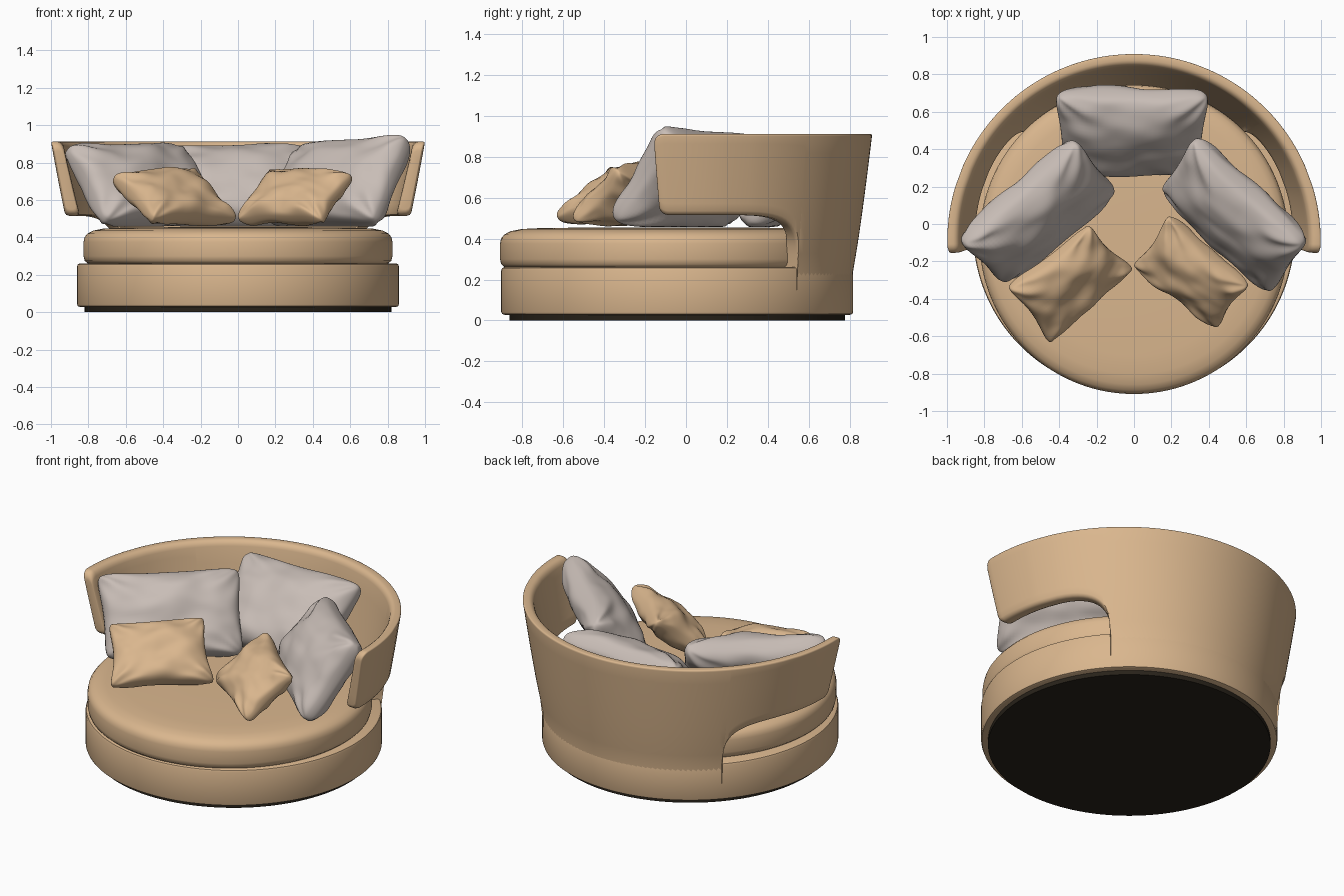
import bpy, bmesh, math
from mathutils import Vector, noise

if "Cube" in bpy.data.objects:
    bpy.data.objects.remove(bpy.data.objects["Cube"])


def material(name, rgb):
    m = bpy.data.materials.new(name)
    m.diffuse_color = (*rgb, 1)
    m.use_nodes = True
    m.node_tree.nodes["Principled BSDF"].inputs["Base Color"].default_value = m.diffuse_color
    return m


TAN = material("tan_fabric", (0.70, 0.47, 0.27))
GREY = material("grey_fabric", (0.58, 0.51, 0.47))
BLACK = material("black_plinth", (0.021, 0.016, 0.010))


def finish(bm, name, mat, angle=40):
    bmesh.ops.remove_doubles(bm, verts=bm.verts, dist=1e-5)
    bmesh.ops.recalc_face_normals(bm, faces=bm.faces)
    me = bpy.data.meshes.new(name)
    bm.to_mesh(me)
    bm.free()
    me.materials.append(mat)
    ob = bpy.data.objects.new(name, me)
    bpy.context.collection.objects.link(ob)
    bpy.context.view_layer.objects.active = ob
    ob.select_set(True)
    bpy.ops.object.shade_smooth_by_angle(angle=math.radians(angle))
    ob.select_set(False)
    return ob


def skin(bm, rings):
    """Bridge closed cross-sections and cap both ends."""
    vs = [[bm.verts.new(p) for p in r] for r in rings]
    n = len(vs[0])
    for a, b in zip(vs, vs[1:]):
        for j in range(n):
            k = (j + 1) % n
            bm.faces.new((a[j], a[k], b[k], b[j]))
    bm.faces.new(vs[0])
    bm.faces.new(vs[-1])


def lathe(name, profile, cy, mat, steps=180):
    """Stack circles of (radius, height) and cap both ends."""
    rings = [[(r * math.cos(2 * math.pi * i / steps),
               cy + r * math.sin(2 * math.pi * i / steps), z)
              for i in range(steps)] for r, z in profile]
    bm = bmesh.new()
    skin(bm, rings)
    return finish(bm, name, mat)


# Plinth, upholstered base and round seat cushion
lathe("plinth", [(0.82, 0), (0.82, 0.04)], -0.043, BLACK)
lathe("base", [(0.845, 0.028), (0.856, 0.032), (0.86, 0.042), (0.86, 0.245),
               (0.856, 0.256), (0.845, 0.261)], -0.043, TAN)
lathe("seat_cushion", [(0.78, 0.255), (0.805, 0.262), (0.82, 0.275), (0.826, 0.3),
                       (0.826, 0.375), (0.821, 0.4), (0.805, 0.42), (0.775, 0.436),
                       (0.72, 0.447), (0.62, 0.452), (0.3, 0.455)], -0.083, TAN)


# Wraparound backrest: flared wall with a slot below each arm
SLOT, FLAT, END = 47.2, 73.0, 94.0      # angles measured from the back
TOP, ARM_LOW, POW = 0.912, 0.515, 3.5


def wall_section(phi, low, top, squeeze):
    """Closed cross-section with rounded rims, at an angle from the back."""
    th, ro, ri = 0.078, 0.012, 0.034
    pts = [(squeeze, low + 0.02 + (top - ro - low - 0.02) * i / 10) for i in range(11)]
    pts += [(squeeze + ro * (1 - math.cos(a)), top - ro + ro * math.sin(a))
            for a in (0.5, 1.0, 1.57)]
    pts += [(th - squeeze - ri + ri * math.sin(a), top - ri + ri * math.cos(a))
            for a in (0, 0.4, 0.8, 1.2, 1.57)]
    pts += [(th - squeeze, top - ri + (low + 0.02 - top + ri) * i / 8) for i in range(1, 9)]
    pts += [(th - squeeze - 0.006, low + 0.006), (th - squeeze - 0.02, low),
            (squeeze + 0.02, low), (squeeze + 0.006, low + 0.006)]
    ring = []
    for d, z in pts:
        k = max(0.0, (z - 0.26) / 0.65) ** 0.85
        tuck = 0.002 * min(1, max(0, (0.28 - z) / 0.1))     # sinks into the base
        r = 0.861 - tuck + 0.139 * k - d * (0.8 + 0.4 * (1 - k))
        ring.append((r * math.sin(phi), -0.043 - 0.047 * k + r * math.cos(phi), z))
    return ring


half = [(SLOT * i / 24, 0.06, TOP, 0) for i in range(24)] + [(SLOT - 0.05, 0.06, TOP, 0)]
for i in range(16, -1, -1):             # curved slot end
    a = math.pi / 2 * i / 16
    t = max(0, math.sin(a)) ** (2 / POW)
    h = max(0, math.cos(a)) ** (2 / POW) if i < 16 else 0
    half.append((FLAT - (FLAT - SLOT) * t, 0.255 + (ARM_LOW - 0.255) * h, TOP, 0))
half += [(FLAT + (END - 3 - FLAT) * i / 7, ARM_LOW, TOP, 0) for i in range(1, 8)]
for i in range(1, 9):                   # rounded arm tip
    x = math.sin(math.pi / 2 * i / 8)
    drop = 0.05 * (1 - math.cos(math.pi / 2 * i / 8))
    half.append((END - 3 + 3 * x, ARM_LOW + drop * 0.7, TOP - drop, 0.25 * drop))

sections = [(-p, l, t, s) for p, l, t, s in reversed(half[1:])] + half
bm = bmesh.new()
skin(bm, [wall_section(math.radians(p), l, t, s) for p, l, t, s in sections])
finish(bm, "backrest", TAN)


# Scatter pillows: plump pads stretched between four corners, resting on the seat
def pillow(name, corners, thick, mat, seed, pinch, n=44):
    mid = sum((Vector(c) for c in corners), Vector()) / 4
    tl, tr, bl, br = [mid + (Vector(c) - mid) * 1.05 for c in corners]
    normal = ((tr - tl) + (br - bl)).cross((tl - bl) + (tr - br)).normalized()
    bm = bmesh.new()
    for side in (1, -1):
        grid = []
        for i in range(n + 1):
            row = []
            for j in range(n + 1):
                u = math.sin(math.pi / 2 * (2 * i / n - 1))
                v = math.sin(math.pi / 2 * (2 * j / n - 1))
                tip = 1 - 0.09 * (u * v) ** 6
                x = u * (1 - pinch * (1 - v * v)) * tip
                y = v * (1 - pinch * (1 - u * u)) * tip
                a, b = (x + 1) / 2, (y + 1) / 2
                p = (bl * (1 - a) + br * a) * (1 - b) + (tl * (1 - a) + tr * a) * b
                puff = ((1 - u * u) * (1 - v * v)) ** 0.35
                # creases running in from the corners
                q = Vector((x * 2 + seed, y * 2, side * 3))
                fold = noise.noise(q) * 0.02 + noise.noise(q * 2) * 0.004
                ang = math.atan2(1.05 - abs(y), 1.05 - abs(x))
                fold += 0.007 * math.sin(ang * 11 + seed) * min(1, 2 * abs(u * v))
                h = thick * puff + fold * min(1, puff * 2)
                sag = 0.02 * noise.noise(Vector((x * 1.3, y * 1.3, seed * 2.7)))
                p += normal * (side * h + sag)
                p.z = max(p.z, 0.458)
                row.append(bm.verts.new(p))
            grid.append(row)
        for i in range(n):
            for j in range(n):
                bm.faces.new((grid[i][j], grid[i + 1][j], grid[i + 1][j + 1], grid[i][j + 1]))
    return finish(bm, name, mat, 75)


pillow("back_pillow", [(-0.42, 0.69, 0.87), (0.40, 0.70, 0.86),
                       (-0.37, 0.30, 0.48), (0.34, 0.28, 0.48)], 0.145, GREY, 1.3, 0.06)
pillow("left_pillow", [(-0.93, -0.10, 0.88), (-0.31, 0.45, 0.88),
                       (-0.71, -0.31, 0.48), (-0.10, 0.19, 0.48)], 0.145, GREY, 4.1, 0.07)
pillow("right_pillow", [(0.32, 0.46, 0.87), (0.92, -0.10, 0.935),
                        (0.15, 0.19, 0.48), (0.74, -0.36, 0.48)], 0.145, GREY, 7.7, 0.07)
pillow("left_small_pillow", [(-0.68, -0.34, 0.72), (-0.24, 0.0, 0.75),
                             (-0.46, -0.64, 0.49), (0.0, -0.23, 0.49)], 0.105, TAN, 11.2, 0.13)
pillow("right_small_pillow", [(0.18, 0.05, 0.76), (0.62, -0.33, 0.73),
                              (-0.01, -0.22, 0.49), (0.45, -0.56, 0.49)], 0.105, TAN, 15.9, 0.13)
